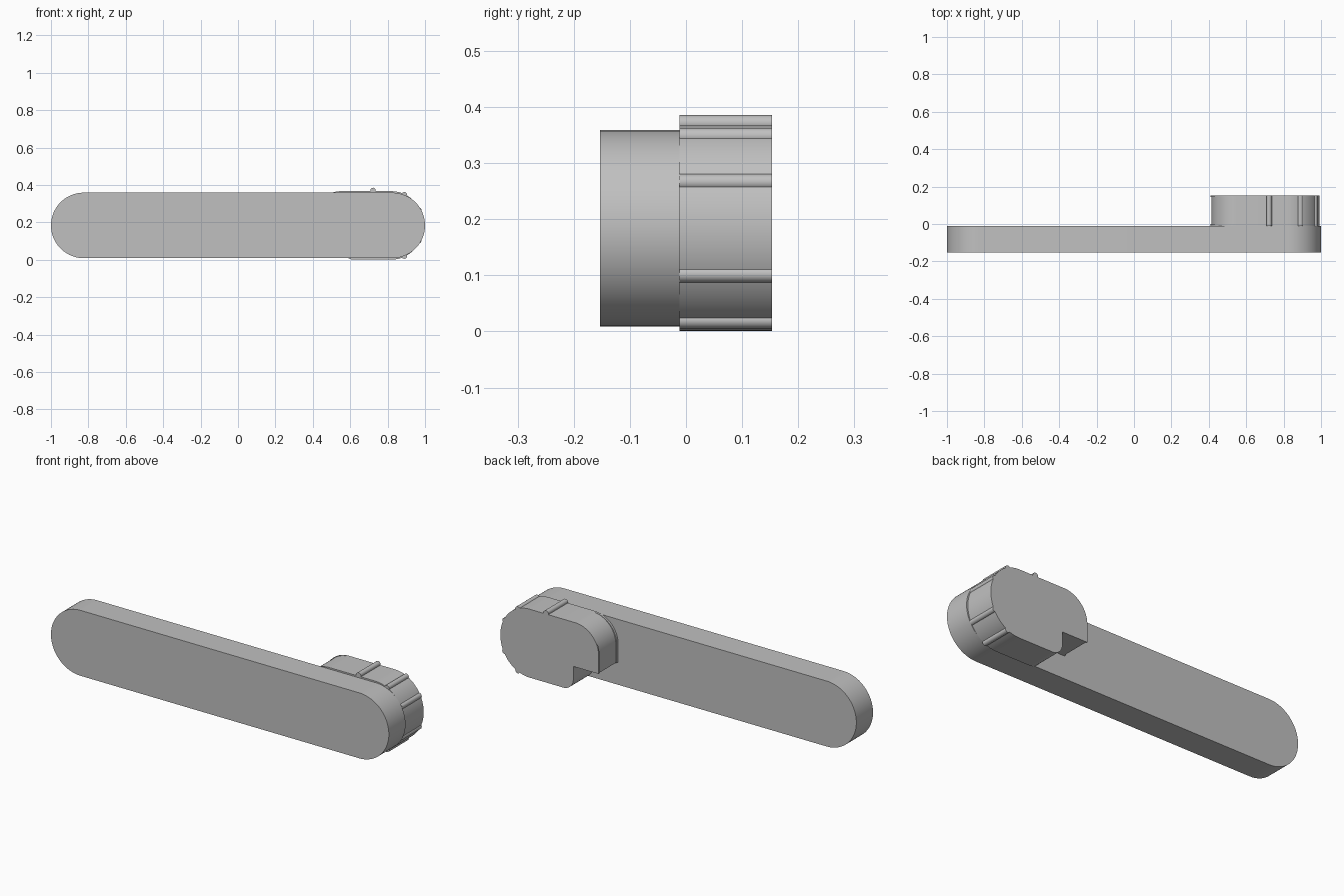
import bpy
import bmesh
from math import sin, cos, pi, radians

cube = bpy.data.objects.get("Cube")
if cube:
    bpy.data.objects.remove(cube, do_unlink=True)

grey = bpy.data.materials.new("plain_grey")
grey.use_nodes = True
colour = (0.53, 0.53, 0.53, 1)
grey.diffuse_color = colour
grey.node_tree.nodes["Principled BSDF"].inputs["Base Color"].default_value = colour


def arc(cx, cz, rx, rz, start, end, steps=24):
    """Points of an elliptic arc in the XZ plane, angles in degrees."""
    angles = [radians(start + (end - start) * i / steps) for i in range(steps + 1)]
    return [(cx + rx * cos(a), cz + rz * sin(a)) for a in angles]


def slab(name, profile, y0, y1):
    """Extrude an XZ outline from y0 to y1."""
    bm = bmesh.new()
    face = bm.faces.new([bm.verts.new((x, y0, z)) for x, z in profile])
    moved = bmesh.ops.extrude_face_region(bm, geom=[face])["geom"]
    verts = [v for v in moved if isinstance(v, bmesh.types.BMVert)]
    bmesh.ops.translate(bm, verts=verts, vec=(0, y1 - y0, 0))
    bmesh.ops.recalc_face_normals(bm, faces=bm.faces)
    mesh = bpy.data.meshes.new(name)
    bm.to_mesh(mesh)
    bm.free()
    mesh.materials.append(grey)
    obj = bpy.data.objects.new(name, mesh)
    bpy.context.collection.objects.link(obj)
    bpy.ops.object.select_all(action="DESELECT")
    obj.select_set(True)
    bpy.context.view_layer.objects.active = obj
    bpy.ops.object.shade_smooth_by_angle(angle=radians(30))
    return obj


FRONT, JOINT, BACK = -0.153, -0.012, 0.153
MID, HALF = 0.184, 0.183
TOP, BOTTOM = MID + HALF, MID - HALF

# Long bar with round ends
bar = arc(0.825, MID, 0.175, 0.175, -90, 90, 40) + arc(-0.825, MID, 0.175, 0.175, 90, 270, 40)
slab("handle_bar", bar, FRONT, JOINT)


# Housing outline: round end, rounded upper corner, notch and small lower corner
def housing_outline(left):
    radius = 0.14
    return (arc(0.82, MID, 0.172, HALF, -90, 90, 40)
            + arc(left + radius, TOP, radius, 0, 90, 90, 1)[:1]
            + arc(left + radius, TOP - radius, radius, radius, 90, 180)[1:]
            + [(left, 0.13), (0.56, 0.13)]
            + arc(0.62, BOTTOM + 0.06, 0.06, 0.06, 180, 270, 16))


slab("housing", housing_outline(0.415), JOINT, BACK)

# Thin raised rims around the inner end of the housing
for name, y0, y1 in (("front_rim", JOINT, 0.0), ("back_rim", 0.145, BACK)):
    slab(name, housing_outline(0.41), y0, y1)

# Grip ribs across the housing
ribs = [(0.722, TOP + 0.004)] + [
    (0.82 + 0.164 * cos(radians(a)), MID + 0.181 * sin(radians(a)))
    for a in (65, 27, -27, -65)]
for i, (x, z) in enumerate(ribs):
    slab(f"grip_rib_{i + 1}", arc(x, z, 0.0145, 0.0145, 0, 345, 23), JOINT, BACK)
